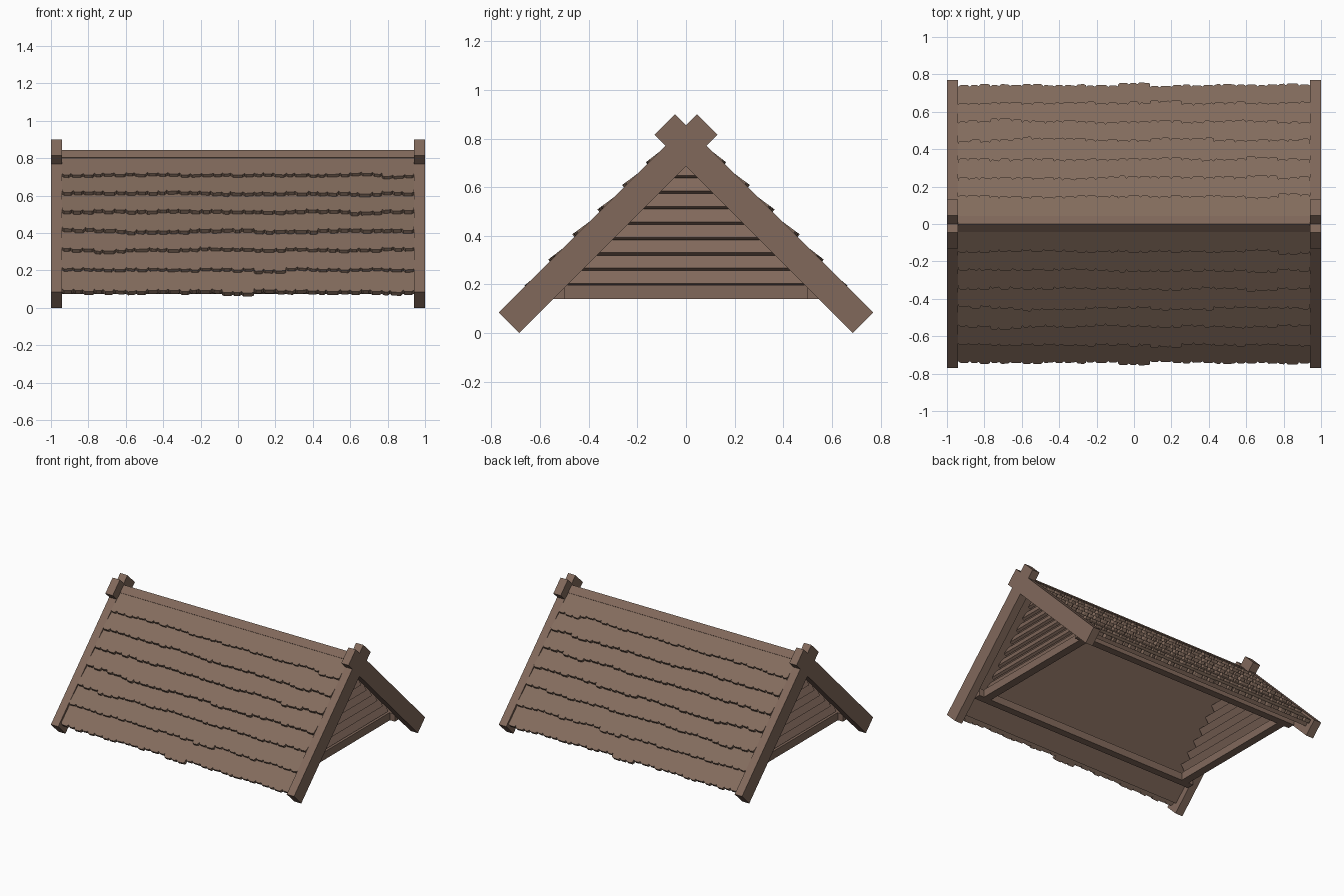
import bpy, bmesh, random
from mathutils import Vector

if "Cube" in bpy.data.objects:
    bpy.data.objects.remove(bpy.data.objects["Cube"])

random.seed(7)
R2 = 2 ** 0.5


def material(name, rgb):
    m = bpy.data.materials.new(name)
    m.diffuse_color = (*rgb, 1)
    m.use_nodes = True
    m.node_tree.nodes["Principled BSDF"].inputs["Base Color"].default_value = m.diffuse_color
    return m


WOOD = material("brown wood", (0.220, 0.140, 0.105))
TILE = material("brown shingle", (0.228, 0.150, 0.110))


def add_prism(bm, ring, offset):
    """Extrude a closed ring of points by an offset vector."""
    face = bm.faces.new([bm.verts.new(p) for p in ring])
    ext = bmesh.ops.extrude_face_region(bm, geom=[face])["geom"]
    bmesh.ops.translate(bm, vec=offset,
                        verts=[g for g in ext if isinstance(g, bmesh.types.BMVert)])


def finish(bm, name, mat, mirror=(False, False)):
    bmesh.ops.recalc_face_normals(bm, faces=bm.faces)
    mesh = bpy.data.meshes.new(name)
    bm.to_mesh(mesh)
    bm.free()
    mesh.materials.append(mat)
    ob = bpy.data.objects.new(name, mesh)
    bpy.context.collection.objects.link(ob)
    if any(mirror):
        mod = ob.modifiers.new("mirror", 'MIRROR')
        mod.use_axis = (mirror[0], mirror[1], False)
        mod.use_mirror_merge = False
    return ob


def prism(name, ring, offset, mat=WOOD, mirror=(False, False)):
    bm = bmesh.new()
    add_prism(bm, ring, Vector(offset))
    return finish(bm, name, mat, mirror)


def box(name, lo, hi, mirror):
    ring = [(lo[0], lo[1], lo[2]), (hi[0], lo[1], lo[2]),
            (hi[0], hi[1], lo[2]), (lo[0], hi[1], lo[2])]
    return prism(name, ring, (0, 0, hi[2] - lo[2]), WOOD, mirror)


# Crossed barge boards at both gable ends
prism("barge_board",
      [(0.94, y, z) for y, z in ((0.77, 0.085), (0.685, 0), (-0.13, 0.815), (-0.045, 0.9))],
      (0.06, 0, 0), WOOD, (True, True))

# Roof deck: 45 degree chevron below the shingles
prism("roof_deck",
      [(-0.94, y, z) for y, z in ((0, 0.805), (0.705, 0.10), (0.68, 0.075), (0, 0.755),
                                  (-0.68, 0.075), (-0.705, 0.10))],
      (1.88, 0, 0))

# Ridge cap
prism("ridge_cap",
      [(-0.94, y, z) for y, z in ((0, 0.845), (0.042, 0.803), (0.028, 0.789), (0, 0.817),
                                  (-0.028, 0.789), (-0.042, 0.803))],
      (1.88, 0, 0))

# Base frame: long side beams and gable tie beams
prism("side_beam",
      [(-0.94, y, z) for y, z in ((0.5, 0.14), (0.555, 0.14), (0.555, 0.195), (0.5, 0.195))],
      (1.88, 0, 0), WOOD, (False, True))
box("gable_tie_beam", (0.84, -0.5, 0.14), (0.90, 0.5, 0.198), (True, False))

# Tilted louver slats filling each gable
along = Vector((-0.04, 0, 0.065))
thick = Vector((-0.855, 0, -0.526)) * 0.02
bm = bmesh.new()
for i in range(8):
    z = 0.193 + 0.0635 * i
    hw = 0.69 - z
    a = Vector((0.888, -hw, z + 0.0105))
    add_prism(bm, [a, a + along, a + along + thick, a + thick], Vector((0, 2 * hw, 0)))
finish(bm, "gable_louvers", WOOD, (True, False))

# Shingle courses: panels with ragged lower edges, mirrored to both slopes
COLS, THICK = 11, 0.026
width = 1.88 / COLS
rows = [(0.745, 0.835), (0.65, 0.857), (0.55, 0.865), (0.45, 0.869),
        (0.35, 0.869), (0.25, 0.868), (0.15, 0.864)]   # (edge y, edge y + z)
bm = bmesh.new()
for y_end, total in rows:
    y_top = max(y_end - 0.125, 0.012)
    low = Vector((0, y_end, total - y_end))
    top = Vector((0, y_top, min(total - 0.004, 0.836) - y_top))
    down = (low - top).normalized()
    normal = Vector((0, -down.z, down.y))
    for c in range(COLS):
        x0 = -0.94 + c * width
        slip = random.choice((0, 0, 0, 0.004, -0.005, 0.014))
        ring = [top + Vector((x0, 0, 0)), top + Vector((x0 + width, 0, 0))]
        # three rounded shingle tips per panel, listed right to left
        cuts = [0, 0.30 + random.uniform(-.06, .06), 0.66 + random.uniform(-.06, .06), 1]
        edge = []
        for a, b in zip(cuts, cuts[1:]):
            drop = random.uniform(-0.005, 0.006)
            edge += [(a + 0.012, drop - 0.011), (a + 0.06, drop),
                     (b - 0.06, drop + random.uniform(-.003, .003)), (b - 0.012, drop - 0.008)]
        for t, d in reversed(edge):
            ring.append(low + Vector((x0 + t * width, 0, 0)) + down * (d + slip))
        # square the panel sides so neighbours meet
        ring[2].x, ring[-1].x = x0 + width, x0
        add_prism(bm, ring, -normal * THICK)
finish(bm, "roof_shingles", TILE, (False, True))
